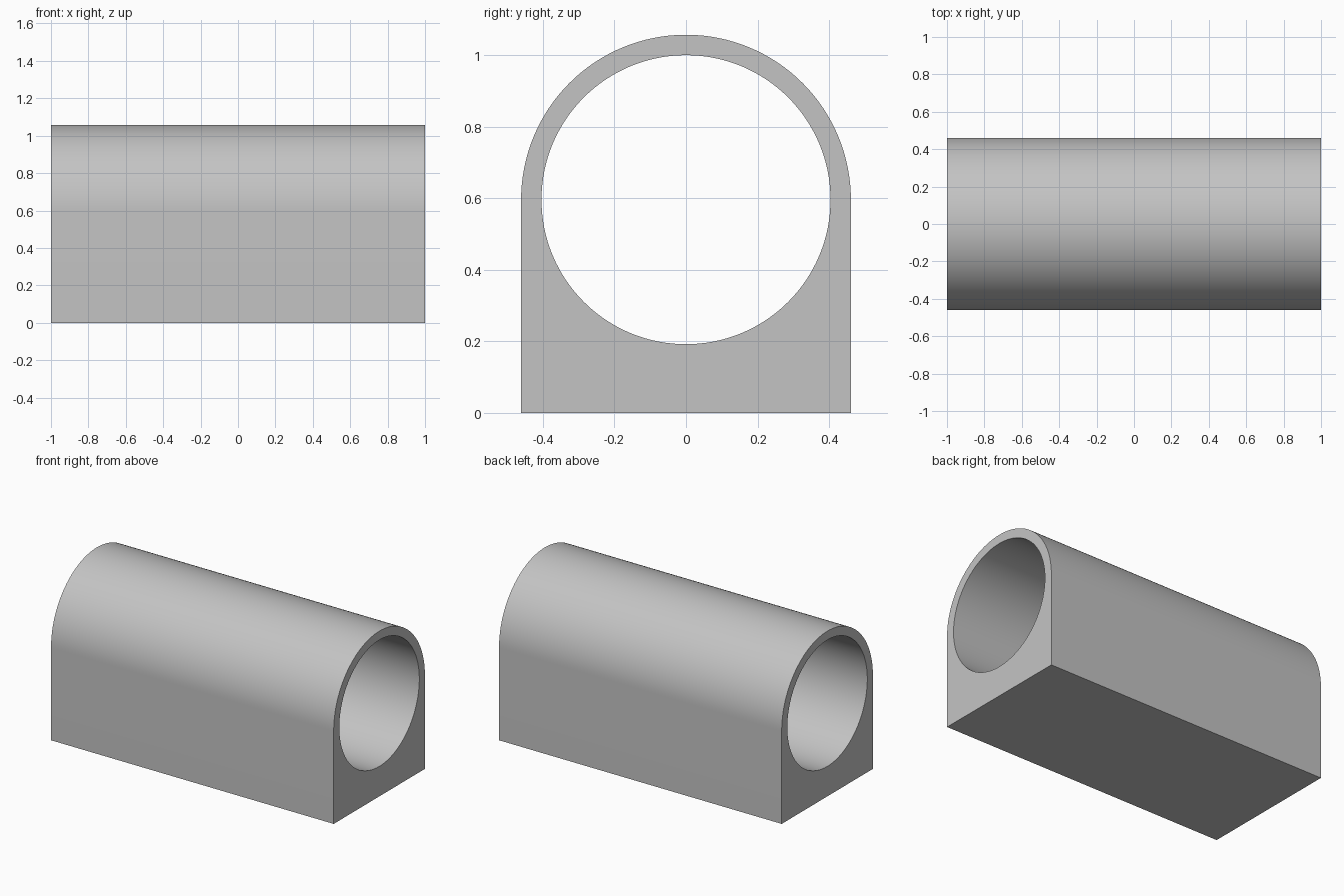
import bpy
import bmesh
from math import pi, sin, cos, radians
from mathutils import Vector

cube = bpy.data.objects.get("Cube")
if cube:
    bpy.data.objects.remove(cube, do_unlink=True)

LENGTH = 2.0
AXIS_Z = 0.596        # height of the bore axis
OUTER_R = 0.461
BORE_R = 0.404
SEGMENTS = 128

grey = bpy.data.materials.new("plain grey")
grey.use_nodes = True
colour = (0.55, 0.55, 0.55, 1)
grey.diffuse_color = colour
grey.node_tree.nodes["Principled BSDF"].inputs["Base Color"].default_value = colour


def arc(radius, sweep, steps):
    """Points in the end plane, turning about the bore axis from +y."""
    return [Vector((-LENGTH / 2, radius * cos(sweep * i / steps),
                    AXIS_Z + radius * sin(sweep * i / steps)))
            for i in range(steps)]


def closed_loop(bm, points):
    verts = [bm.verts.new(p) for p in points]
    return [bm.edges.new((a, b)) for a, b in zip(verts, verts[1:] + verts[:1])]


# Arched outline with straight walls and a flat base, and a round bore
outline = arc(OUTER_R, pi, SEGMENTS // 2)
outline += [Vector((-LENGTH / 2, -OUTER_R, z)) for z in (AXIS_Z, 0)]
outline.append(Vector((-LENGTH / 2, OUTER_R, 0)))
bore = arc(BORE_R, 2 * pi, SEGMENTS)

bm = bmesh.new()
edges = closed_loop(bm, outline) + closed_loop(bm, bore)
bmesh.ops.triangle_fill(bm, edges=edges, use_beauty=True)

# Extrude the end face along the full length
end = bmesh.ops.extrude_face_region(bm, geom=bm.faces[:], use_keep_orig=True)
bmesh.ops.translate(bm, vec=(LENGTH, 0, 0),
                    verts=[g for g in end["geom"] if isinstance(g, bmesh.types.BMVert)])
bmesh.ops.recalc_face_normals(bm, faces=bm.faces[:])

mesh = bpy.data.meshes.new("tunnel_block")
bm.to_mesh(mesh)
bm.free()
mesh.materials.append(grey)
block = bpy.data.objects.new("tunnel_block", mesh)
bpy.context.collection.objects.link(block)

# Smooth curved walls, sharp rims and base corners
bpy.ops.object.select_all(action="DESELECT")
block.select_set(True)
bpy.context.view_layer.objects.active = block
bpy.ops.object.shade_smooth_by_angle(angle=radians(30))
